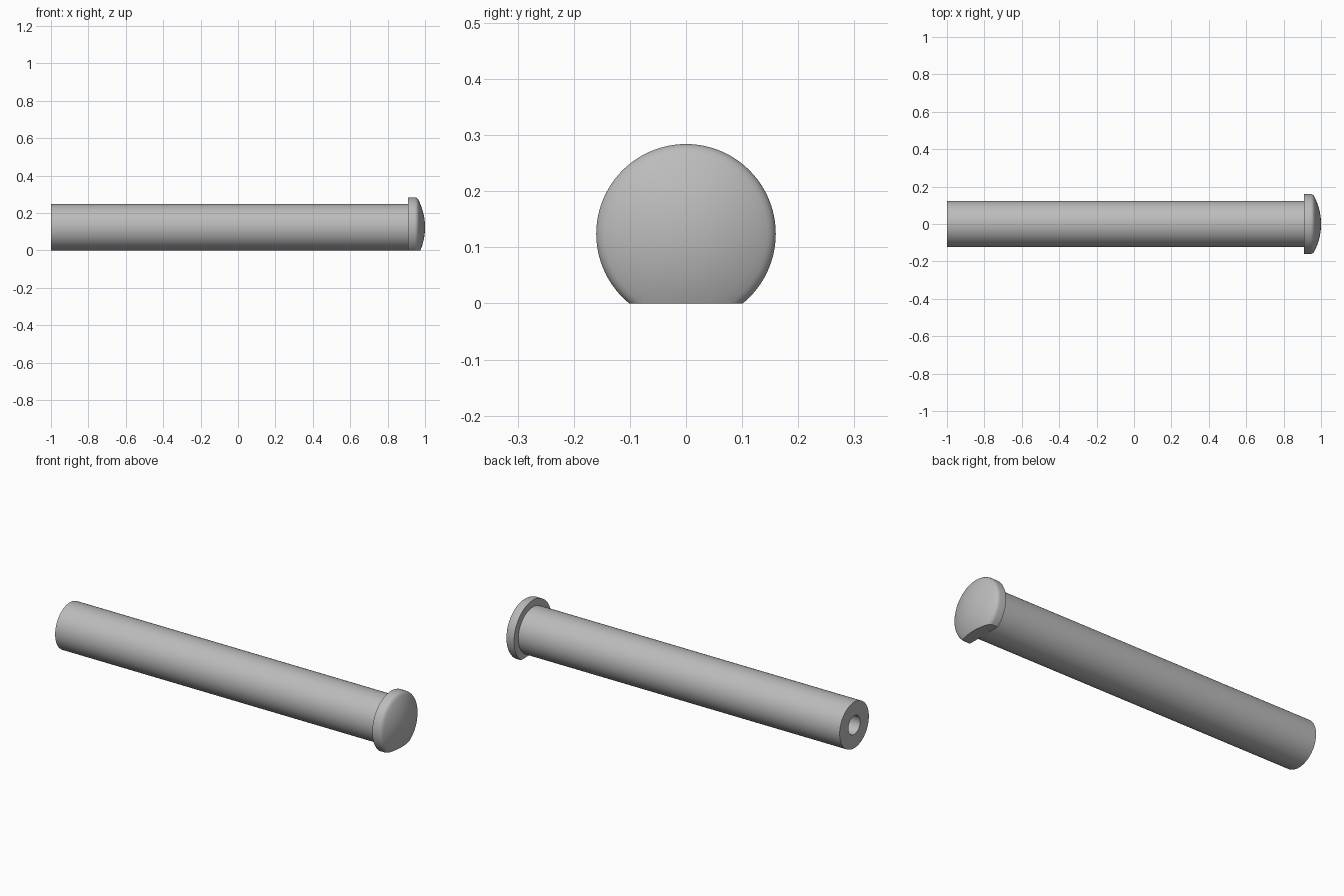
import bpy
import bmesh
import math
from mathutils import Vector

cube = bpy.data.objects.get("Cube")
if cube:
    bpy.data.objects.remove(cube)

AXIS_Z = 0.124
SHAFT_R = 0.124
HEAD_R = 0.16
HOLE_R = 0.05
HEAD_X = 0.91
DOME_R = 0.32

steel = bpy.data.materials.new("grey steel")
steel.use_nodes = True
colour = (0.5, 0.5, 0.5, 1)
steel.diffuse_color = colour
steel.node_tree.nodes["Principled BSDF"].inputs["Base Color"].default_value = colour


def lathe(name, profile, flat_bottom=False, steps=96):
    """Spin (x, radius) points about the pin's long axis."""
    bm = bmesh.new()
    verts = [bm.verts.new((x, 0, AXIS_Z + r)) for x, r in profile]
    edges = [bm.edges.new(pair) for pair in zip(verts, verts[1:])]
    bmesh.ops.spin(bm, geom=verts + edges, cent=(0, 0, AXIS_Z), axis=(1, 0, 0),
                   angle=math.tau, steps=steps, use_merge=True)
    bmesh.ops.remove_doubles(bm, verts=bm.verts, dist=1e-5)
    if flat_bottom:
        cut = bmesh.ops.bisect_plane(
            bm, geom=bm.verts[:] + bm.edges[:] + bm.faces[:],
            plane_co=Vector((0, 0, 0)), plane_no=Vector((0, 0, -1)),
            clear_outer=True)["geom_cut"]
        rim = [e for e in cut if isinstance(e, bmesh.types.BMEdge)]
        bmesh.ops.contextual_create(bm, geom=rim)
    bmesh.ops.recalc_face_normals(bm, faces=bm.faces)
    # Open shells: make sure the outside faces away from the axis
    outer = max(bm.faces, key=lambda f: f.calc_center_median().z)
    if outer.normal.z < 0:
        bmesh.ops.reverse_faces(bm, faces=bm.faces)
    mesh = bpy.data.meshes.new(name)
    bm.to_mesh(mesh)
    bm.free()
    mesh.materials.append(steel)
    obj = bpy.data.objects.new(name, mesh)
    bpy.context.collection.objects.link(obj)
    bpy.ops.object.select_all(action="DESELECT")
    obj.select_set(True)
    bpy.context.view_layer.objects.active = obj
    bpy.ops.object.shade_smooth_by_angle(angle=math.radians(35))
    return obj


# Shaft with a blind hole in its free end
lathe("shaft", [(HEAD_X, SHAFT_R), (-1, SHAFT_R), (-1, HOLE_R),
                (-0.7, HOLE_R), (-0.7, 0)])

# Domed head: flat back, rounded rim, shallow dome, flat cut underneath
fillet = [(0.945, HEAD_R), (0.953, 0.158), (0.96, 0.153)]
dome = []
for i in range(11):
    r = 0.1455 * (1 - i / 10)
    dome.append((1 - DOME_R + math.sqrt(DOME_R ** 2 - r ** 2), r))
lathe("head", [(HEAD_X, SHAFT_R - 0.0005), (HEAD_X, HEAD_R)] + fillet + dome,
      flat_bottom=True)
